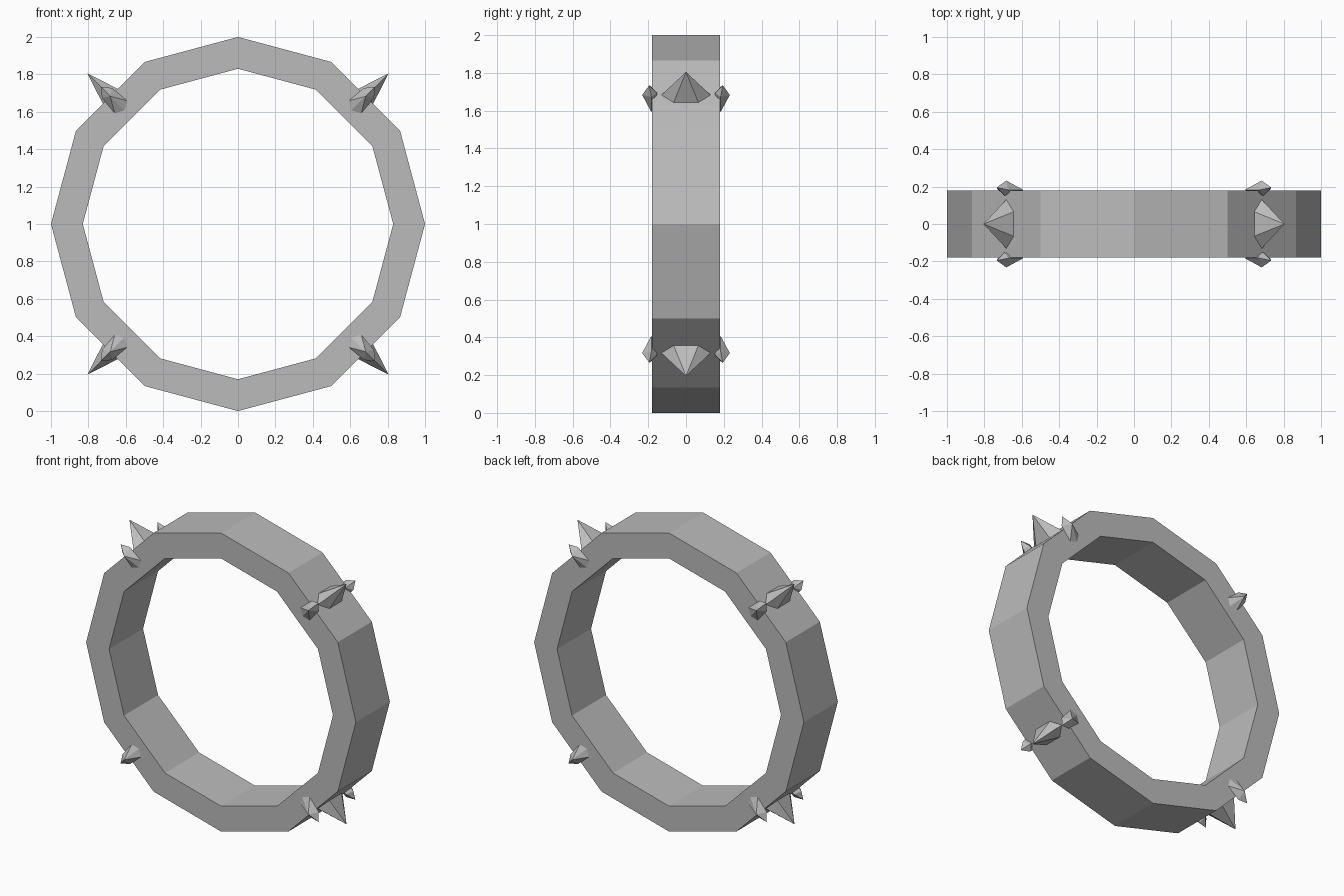
import bpy, bmesh, math
from mathutils import Vector

if "Cube" in bpy.data.objects:
    bpy.data.objects.remove(bpy.data.objects["Cube"])

metal = bpy.data.materials.new("grey_metal")
metal.diffuse_color = (0.5, 0.5, 0.5, 1)
metal.use_nodes = True
metal.node_tree.nodes["Principled BSDF"].inputs["Base Color"].default_value = metal.diffuse_color


def finish(name, bm):
    bmesh.ops.recalc_face_normals(bm, faces=bm.faces)
    me = bpy.data.meshes.new(name)
    bm.to_mesh(me)
    bm.free()
    me.materials.append(metal)
    ob = bpy.data.objects.new(name, me)
    bpy.context.collection.objects.link(ob)
    return ob


# twelve-sided band standing upright
bm = bmesh.new()
N = 12
loops = []
for r, y in [(1, -.18), (1, .18), (.83, .18), (.83, -.18)]:
    loops.append([bm.verts.new((r * math.cos(2 * math.pi * i / N), y,
                                1 + r * math.sin(2 * math.pi * i / N))) for i in range(N)])
for k in range(4):
    a, b = loops[k], loops[(k + 1) % 4]
    for i in range(N):
        j = (i + 1) % N
        bm.faces.new((a[i], a[j], b[j], b[i]))
finish("band", bm)


def place(angle, r, t, y):
    """Point at radius r, sideways offset t and depth y."""
    c, s = math.cos(angle), math.sin(angle)
    return Vector((r * c - t * s, y, 1 + r * s + t * c))


def hull(name, angle, points):
    bm = bmesh.new()
    for p in points:
        bm.verts.new(place(angle, *p))
    res = bmesh.ops.convex_hull(bm, input=bm.verts)
    junk = {v for v in res["geom_interior"] + res["geom_unused"]
            if isinstance(v, bmesh.types.BMVert)}
    bmesh.ops.delete(bm, geom=list(junk), context='VERTS')
    bmesh.ops.dissolve_limit(bm, angle_limit=0.02, verts=bm.verts, edges=bm.edges)
    return finish(name, bm)


# large flattened six-sided spike on the rim, squashed along the band
big = [(1.138, 0, 0)] + [(.94, .075 * math.sin(k * math.pi / 3),
                          .15 * math.cos(k * math.pi / 3)) for k in range(6)]
# small faceted stud on each side face, pointing outward
small = [(.858, 0, .183), (.885, .047, .183), (.885, -.047, .183),
         (.966, 0, .232), (.99, .038, .183), (.99, -.038, .183),
         (1.038, 0, .195), (.98, 0, .153), (.89, 0, .16)]

for q in range(4):
    ang = math.radians(45 + 90 * q)
    hull(f"rim_spike_{q + 1}", ang, big)
    for side, sy in (("front", -1), ("back", 1)):
        hull(f"{side}_stud_{q + 1}", ang, [(r, t, sy * y) for r, t, y in small])
